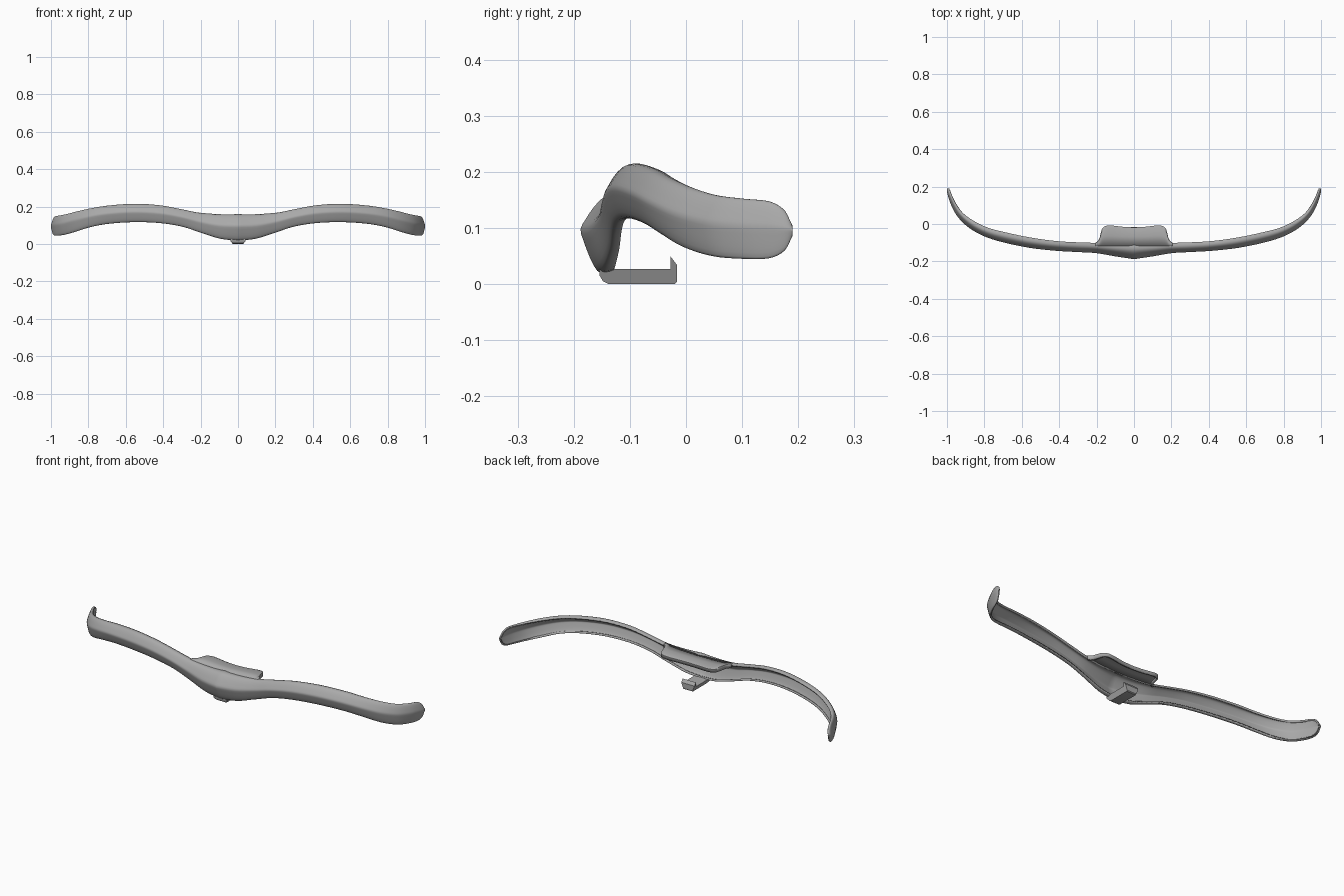
import bpy, bmesh
from mathutils import Vector
from mathutils.geometry import interpolate_bezier

if "Cube" in bpy.data.objects:
    bpy.data.objects.remove(bpy.data.objects["Cube"])

grey = bpy.data.materials.new("satin grey")
grey.use_nodes = True
colour = (0.4, 0.4, 0.4, 1)
grey.diffuse_color = colour
grey.node_tree.nodes["Principled BSDF"].inputs["Base Color"].default_value = colour


def make_object(name, bm, angle=0.7):
    bmesh.ops.recalc_face_normals(bm, faces=bm.faces)
    mesh = bpy.data.meshes.new(name)
    bm.to_mesh(mesh)
    bm.free()
    mesh.materials.append(grey)
    obj = bpy.data.objects.new(name, mesh)
    bpy.context.collection.objects.link(obj)
    bpy.ops.object.select_all(action='DESELECT')
    obj.select_set(True)
    bpy.context.view_layer.objects.active = obj
    bpy.ops.object.shade_smooth_by_angle(angle=angle)
    return obj


def skin(bm, rows):
    """Join rows of points into a quad sheet."""
    grid = [[bm.verts.new(p) for p in row] for row in rows]
    for a, b in zip(grid, grid[1:]):
        for i in range(len(a) - 1):
            bm.faces.new((a[i], a[i + 1], b[i + 1], b[i]))


def smooth_path(points, steps):
    """Pass a smooth curve through points of any dimension."""
    pts = [Vector(p) for p in points]
    result = []
    for i in range(len(pts) - 1):
        p, q = pts[i], pts[i + 1]
        before, after = pts[max(i - 1, 0)], pts[min(i + 2, len(pts) - 1)]
        for s in range(steps):
            t = s / steps
            m, n = (q - before) / 2, (after - p) / 2
            result.append(p * (2*t**3 - 3*t**2 + 1) + m * (t**3 - 2*t**2 + t)
                          + q * (3*t**2 - 2*t**3) + n * (t**3 - t**2))
    return result + [pts[-1]]


# Curved shell: x, y of the front ridge, top z, bottom z, depth
stations = [
    (0, -.188, .16, .018, .085), (.1, -.173, .158, .028, .07),
    (.2, -.156, .165, .06, .055), (.3, -.15, .185, .093, .052),
    (.42, -.143, .207, .112, .052), (.56, -.127, .215, .117, .055),
    (.7, -.098, .206, .108, .055), (.8, -.066, .191, .09, .05),
    (.88, -.022, .174, .066, .045), (.94, .035, .159, .05, .035),
    (.975, .095, .152, .045, .028), (.993, .145, .147, .046, .022),
    (1, .175, .13, .06, .018), (1, .19, .105, .085, .012)]
# Cross-section: fraction of depth, fraction of height
section = [(1, .96), (.75, 1), (.5, .97), (.28, .84), (.1, .68), (0, .56),
           (.06, .42), (.2, .2), (.35, .04), (.5, 0), (.68, .03)]
section = smooth_path(section, 2)

path = smooth_path(stations, 4)
rows = []
for i, (x, y, top, bottom, depth) in enumerate(path):
    a, b = path[max(i - 1, 0)], path[min(i + 1, len(path) - 1)]
    inward = Vector((a[1] - b[1], b[0] - a[0])).normalized()
    if i == 0:
        inward = Vector((0, 1))
    rows.append([(max(x + inward.x * depth * d, 0), y + inward.y * depth * d,
                  bottom + h * (top - bottom)) for d, h in section])
bm = bmesh.new()
skin(bm, rows)
shell = make_object("curved_shell", bm)
mirror = shell.modifiers.new("mirror", 'MIRROR')
mirror.use_clip = True
wall = shell.modifiers.new("wall", 'SOLIDIFY')
wall.thickness = .01
wall.offset = -1

# Rear shelf with flared corners and a short turned-down lip
outline = [(0, -.018), (.06, -.015), (.11, -.009), (.145, -.009),
           (.168, -.022), (.178, -.05), (.187, -.082), (.205, -.1)]
half = smooth_path(outline, 3)
full = [Vector((-p.x, p.y)) for p in reversed(half[1:])] + half
rows = []
for x, back in full:
    z = .157 + .25 * x * x
    front = -.118
    row = [(x, front + (back - front) * t, z) for t in (0, .5, .9)]
    rows.append(row + [(x, back, z - .005), (x, back, z - .022)])
bm = bmesh.new()
skin(bm, rows)
shelf = make_object("rear_shelf", bm)
wall = shelf.modifiers.new("wall", 'SOLIDIFY')
wall.thickness = .01
wall.offset = -1

# Lower clip: side profile extruded across, with a rounded underside
profile = [(-.155, .03), (-.154, .015), (-.148, .005), (-.138, 0), (-.02, 0),
           (-.016, .004), (-.016, .034), (-.028, .05), (-.028, .027),
           (-.13, .027)]
bm = bmesh.new()
face = bm.faces.new([bm.verts.new((-.04, y, z)) for y, z in profile])
moved = bmesh.ops.extrude_face_region(bm, geom=[face])["geom"]
bmesh.ops.translate(bm, vec=(.08, 0, 0),
                    verts=[v for v in moved if isinstance(v, bmesh.types.BMVert)])
for v in bm.verts:
    if v.co.z < .01:
        v.co.x *= .7
make_object("lower_clip", bm, .5)
